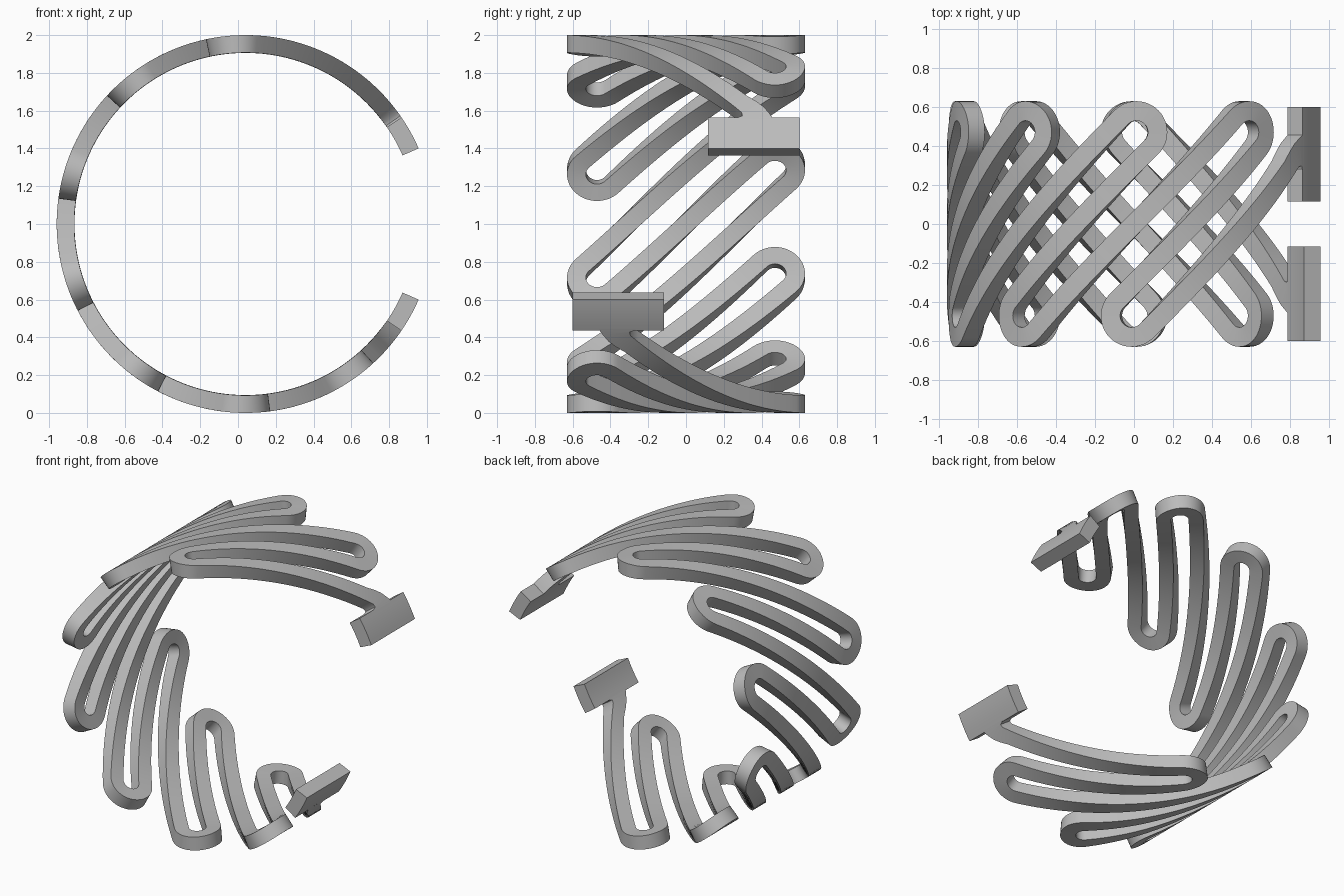
import bpy, bmesh, math
from math import sin, cos, pi, radians
from mathutils import Vector

if "Cube" in bpy.data.objects:
    bpy.data.objects.remove(bpy.data.objects["Cube"])

CENTRE_X, CENTRE_Z = 0.04, 1.0
R_IN, R_OUT = 0.907, 1.0
HALF_W = 0.05                      # half width of the strip
TURN_R, TURN_Y = 0.109, 0.471      # centreline radius and offset of each hairpin
FIRST_HIGH, FIRST_LOW, PITCH = radians(56.5), radians(93), radians(35.08)
GAP, BLOCK_END = radians(23.6), radians(34.4)

grey = bpy.data.materials.new("plain_grey")
grey.use_nodes = True
colour = (0.5, 0.5, 0.5, 1)
grey.diffuse_color = colour
grey.node_tree.nodes["Principled BSDF"].inputs["Base Color"].default_value = colour


def wrap(u, y, radius):
    """Place a flat point on the cylinder that lies along y."""
    return (CENTRE_X + radius * cos(u), y, CENTRE_Z + radius * sin(u))


def sweep(name, path):
    """Rectangular band along (angle, y, half width) points, wrapped round."""
    bm = bmesh.new()
    rings = []
    for i, (u, y, hw) in enumerate(path):
        a, b = path[max(i - 1, 0)], path[min(i + 1, len(path) - 1)]
        t = Vector((b[0] - a[0], b[1] - a[1])).normalized() * hw
        corners = [(1, R_OUT), (-1, R_OUT), (-1, R_IN), (1, R_IN)]
        rings.append([bm.verts.new(wrap(u - s * t.y, y + s * t.x, r))
                      for s, r in corners])
    for p, q in zip(rings, rings[1:]):
        for j in range(4):
            k = (j + 1) % 4
            bm.faces.new((p[j], p[k], q[k], q[j]))
    bm.faces.new(rings[0])
    bm.faces.new(rings[-1])
    bmesh.ops.recalc_face_normals(bm, faces=bm.faces)
    mesh = bpy.data.meshes.new(name)
    bm.to_mesh(mesh)
    bm.free()
    mesh.materials.append(grey)
    obj = bpy.data.objects.new(name, mesh)
    bpy.context.collection.objects.link(obj)
    bpy.ops.object.select_all(action="DESELECT")
    obj.select_set(True)
    bpy.context.view_layer.objects.active = obj
    bpy.ops.object.shade_smooth_by_angle(angle=radians(35))
    return obj


def flip(path):
    """Half turn about the x axis, reversed in order."""
    return [(2 * pi - u, -y, hw) for u, y, hw in reversed(path)]


def straight_to(path, point, steps=24):
    """Add evenly spaced points up to, but not including, the given point."""
    u0, y0, _ = path[-1]
    for i in range(1, steps):
        f = i / steps
        path.append((u0 + (point[0] - u0) * f, y0 + (point[1] - y0) * f, HALF_W))


def hairpin(u, y, sweep_angle, steps=24):
    """Half circle starting at the lower corner of the turn."""
    angles = [radians(225) + sweep_angle * i / steps for i in range(steps + 1)]
    return [(u + TURN_R * cos(a), y + TURN_R * sin(a), HALF_W) for a in angles]


# Flared stem that joins the strip to its end block
stem = [(0.59, 0.362, 0.10), (0.615, 0.362, 0.08), (0.64, 0.355, 0.064),
        (0.67, 0.333, 0.054), (0.71, 0.288, HALF_W)]

# Serpentine strip: seven pairs of hairpins between two stems
path = list(stem)
for k in range(7):
    for turn in (hairpin(FIRST_LOW + k * PITCH, -TURN_Y, pi),
                 hairpin(FIRST_HIGH + k * PITCH, TURN_Y, -pi)):
        straight_to(path, turn[0])
        path += turn
end = flip(stem)
straight_to(path, end[0])
path += end
sweep("serpentine_strip", path)

# End blocks on both sides of the gap
block = [(GAP + (BLOCK_END - GAP) * i / 6, 0.358, 0.242) for i in range(7)]
sweep("upper_end_block", block)
sweep("lower_end_block", flip(block))
